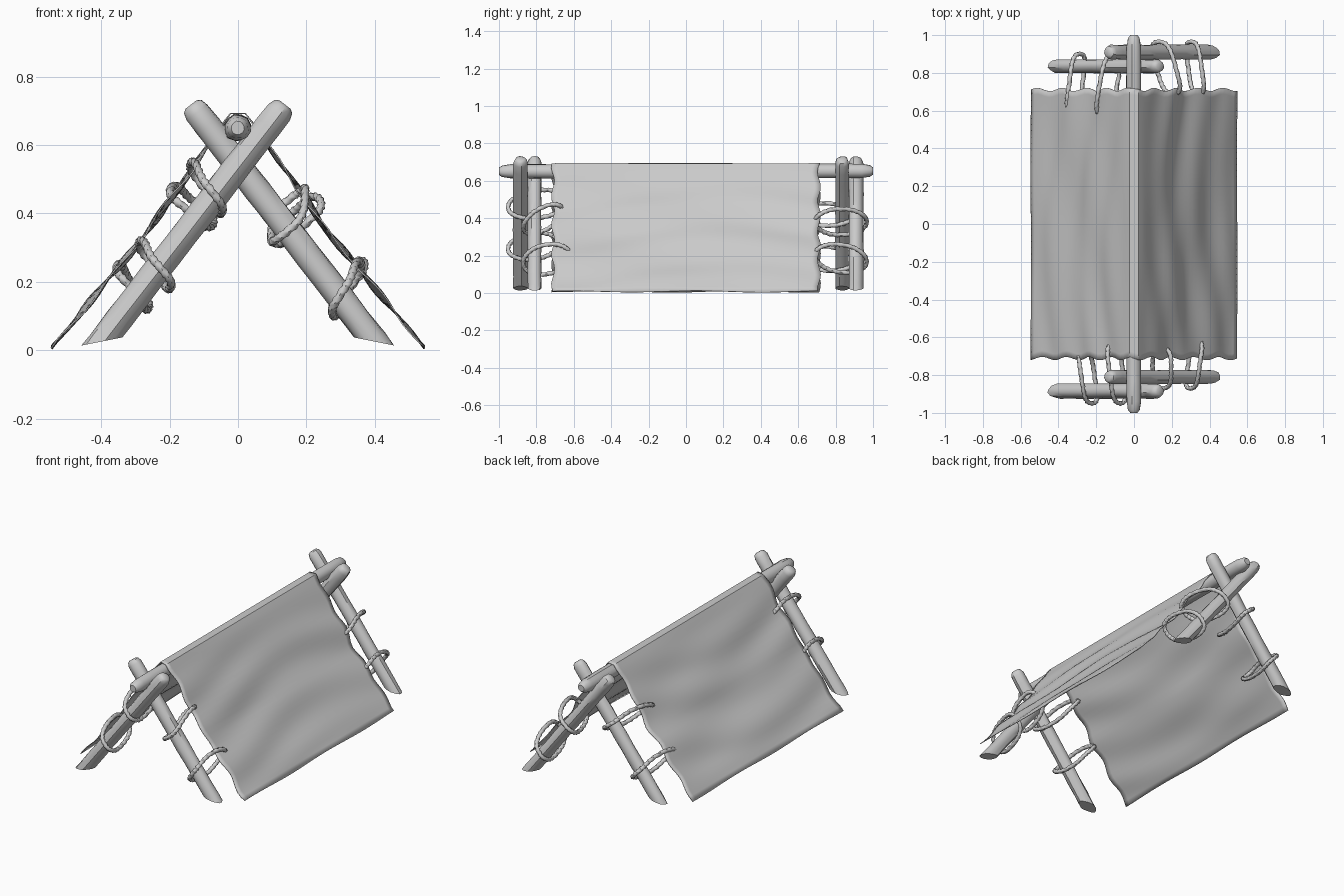
import bpy, bmesh, math, random
from mathutils import Vector

if "Cube" in bpy.data.objects:
    bpy.data.objects.remove(bpy.data.objects["Cube"])

random.seed(4)


def finish(name, bm, angle=40):
    bmesh.ops.recalc_face_normals(bm, faces=bm.faces)
    me = bpy.data.meshes.new(name)
    bm.to_mesh(me)
    bm.free()
    ob = bpy.data.objects.new(name, me)
    bpy.context.collection.objects.link(ob)
    bpy.ops.object.select_all(action='DESELECT')
    ob.select_set(True)
    bpy.context.view_layer.objects.active = ob
    bpy.ops.object.shade_smooth_by_angle(angle=math.radians(angle))
    return ob


def skin(bm, rings, closed=False):
    n = len(rings[0])
    for i in range(len(rings) if closed else len(rings) - 1):
        a, b = rings[i], rings[(i + 1) % len(rings)]
        for j in range(n):
            k = (j + 1) % n
            bm.faces.new((a[j], a[k], b[k], b[j]))


def pole(name, p0, p1, radius, ground=None, sides=12):
    """Rough hewn pole with worn, rounded ends."""
    p0, p1 = Vector(p0), Vector(p1)
    axis = (p1 - p0).normalized()
    u = axis.orthogonal().normalized()
    v = axis.cross(u)
    bm = bmesh.new()
    stations = [(0, .5), (.008, .8), (.03, .98)]
    stations += [(t / 12, 1) for t in range(1, 12)]
    stations += [(.97, .98), (.992, .8), (1, .5)]
    lump = [random.uniform(.93, 1.05) for _ in range(sides)]
    rings = []
    for t, f in stations:
        c = p0.lerp(p1, t)
        ring = []
        for j in range(sides):
            a = 2 * math.pi * j / sides
            r = radius * f * lump[j] * random.uniform(.96, 1.04)
            ring.append(bm.verts.new(c + (u * math.cos(a) + v * math.sin(a)) * r))
        rings.append(ring)
    skin(bm, rings)
    bm.faces.new(rings[0])
    bm.faces.new(rings[-1])
    if ground is not None:
        # saw the foot off almost level with the ground
        bmesh.ops.bisect_plane(bm, geom=bm.verts[:] + bm.edges[:] + bm.faces[:],
                               plane_co=(p0.x, 0, ground),
                               plane_no=(math.copysign(-.2, p0.x), 0, 1),
                               clear_inner=True)
        bmesh.ops.holes_fill(bm, edges=[e for e in bm.edges if e.is_boundary])
    return finish(name, bm)


# ridge pole and the four crossed legs
pole("ridge_pole", (0, -1, .65), (0, 1, .652), .04)
for name, side, y in (("front_left_leg", -1, -.885), ("front_right_leg", 1, -.81),
                      ("back_left_leg", -1, .835), ("back_right_leg", 1, .91)):
    pole(name, (side * .445, y, -.035), (side * -.138, y, .718), .039, ground=.016)

# cloth draped over the ridge
half = [(.545, .008), (.28, .325), (.1, .58), (.04, .668), (.022, .692)]
profile = [(-x, z) for x, z in half] + [(x, z) for x, z in reversed(half)]
pts = []
for (x0, z0), (x1, z1) in zip(profile, profile[1:]):
    length = math.hypot(x1 - x0, z1 - z0)
    n = max(1, round(length / .03))
    pts += [(x0 + (x1 - x0) * i / n, z0 + (z1 - z0) * i / n) for i in range(n)]
pts.append(profile[-1])
bm = bmesh.new()
NY = 44
grid = []
for i, (x, z) in enumerate(pts):
    side = -1 if x < 0 else 1
    drop = .69 - z
    w = min(1, drop * 5)
    row = []
    for j in range(NY + 1):
        q = 2 * j / NY - 1
        edge = .712 + .009 * math.sin(drop * 40 + side + (2 if q > 0 else 0))
        y = q * edge
        # shallow folds running along the tent
        d = .006 * math.sin(drop * 30 + 2.2 * math.sin(y * 3 + side))
        d += .004 * math.sin(drop * 17 - y * 6 + side * 2)
        d *= w * min(1, (z + .01) * 8)
        hem = .004 * math.sin(y * 9 + side) * (1 if z < .02 else 0)
        row.append(bm.verts.new((x + side * .78 * d, y, max(.001, z + .62 * d + hem))))
    grid.append(row)
for a, b in zip(grid, grid[1:]):
    for j in range(NY):
        bm.faces.new((a[j], b[j], b[j + 1], a[j + 1]))
cloth = finish("cloth_cover", bm, 50)
solid = cloth.modifiers.new("thickness", 'SOLIDIFY')
solid.thickness = .004
solid.offset = 0


def rope(name, outer, inner, y_leg, y_cloth, skew, r=.0115, steps=120, sides=9):
    """Closed loop of twisted rope around a leg and through the cloth."""
    o, i = Vector((outer[0], 0, outer[1])), Vector((inner[0], 0, inner[1]))
    c = (o + i) / 2 + Vector((0, (y_leg + y_cloth) / 2, 0))
    h = (o - i) * .46
    along = Vector((math.copysign(.62, outer[0]), 0, -.79))
    g = Vector((0, (y_cloth - y_leg) / 2, 0)) + h * .35 + along * skew

    def power(s):
        return math.copysign(abs(s) ** .8, s)

    def path(t):
        a = 2 * math.pi * t / steps
        return (c + h * power(math.sin(a)) + g * power(math.cos(a))
                + along * .006 * math.sin(3 * a))

    normal = h.cross(g).normalized()
    bm = bmesh.new()
    rings = []
    for s in range(steps):
        p = path(s)
        tan = (path(s + .5) - path(s - .5)).normalized()
        u = normal.cross(tan).normalized()
        v = tan.cross(u)
        twist = 2 * math.pi * 8 * s / steps
        ring = []
        for k in range(sides):
            a = 2 * math.pi * k / sides
            rr = r * (1 + .16 * math.cos(3 * (a - twist)))
            ring.append(bm.verts.new(p + (u * math.cos(a) + v * math.sin(a)) * rr))
        rings.append(ring)
    skin(bm, rings, closed=True)
    return finish(name, bm, 60)


# lashing ropes: outer xz, inner xz, y around the leg, y at the cloth, slant
ropes = [
    ("front_left_upper_rope", (-.135, .55), (-.05, .40), -.95, -.64, .01),
    ("front_left_lower_rope", (-.285, .32), (-.20, .18), -.95, -.68, .01),
    ("front_right_upper_rope", (.205, .46), (.09, .33), -.87, -.66, -.03),
    ("front_right_lower_rope", (.355, .26), (.28, .10), -.87, -.62, .01),
    ("back_left_upper_rope", (-.19, .48), (-.08, .36), .90, .58, .02),
    ("back_left_lower_rope", (-.35, .25), (-.265, .12), .90, .59, .01),
    ("back_right_upper_rope", (.23, .45), (.11, .31), .965, .69, .03),
    ("back_right_lower_rope", (.365, .26), (.28, .11), .965, .69, .01),
]
for args in ropes:
    rope(*args)
